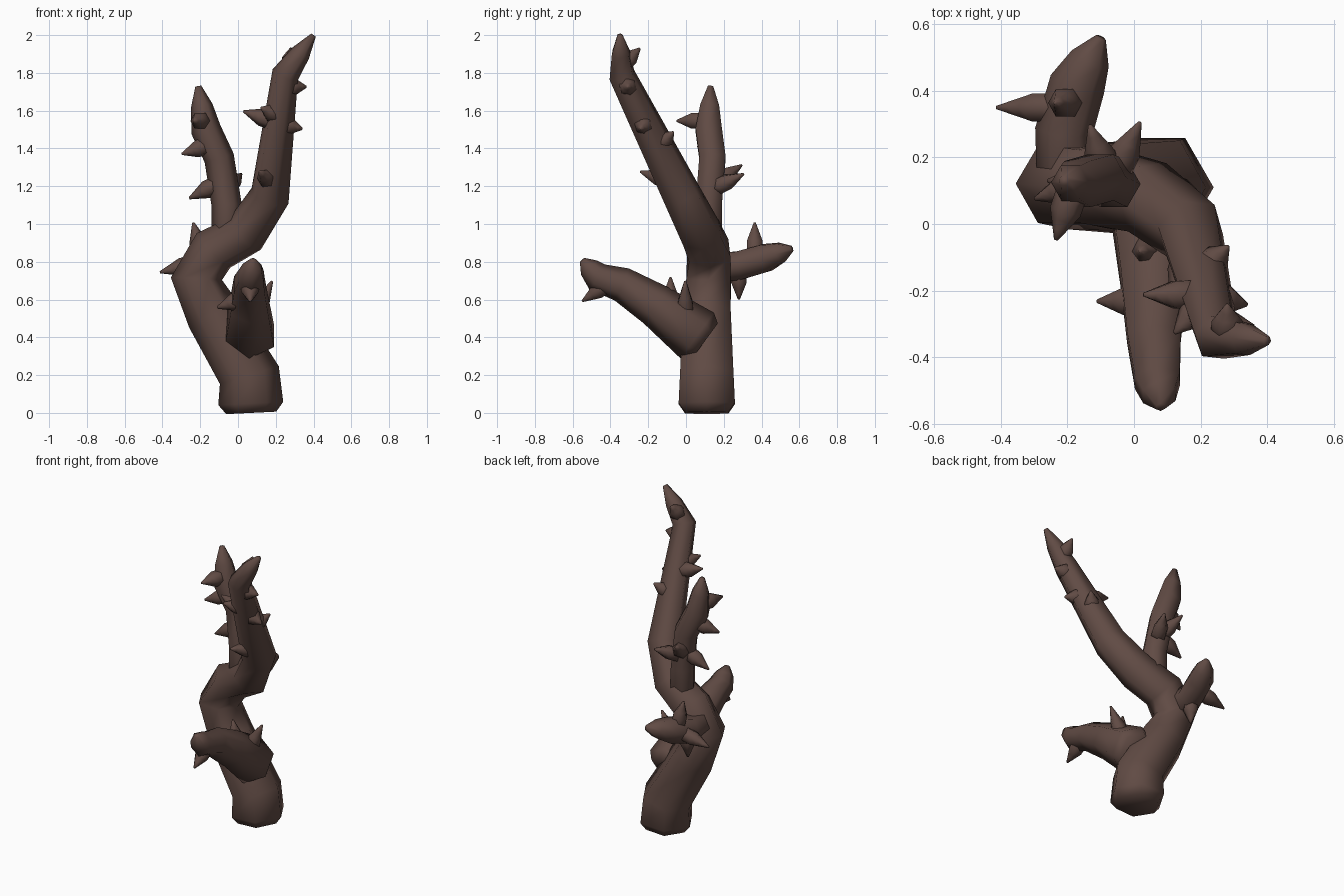
import bpy, bmesh, math
from mathutils import Vector

if "Cube" in bpy.data.objects:
    bpy.data.objects.remove(bpy.data.objects["Cube"])

LEFT, BACK, UP = Vector((1, 0, 0)), Vector((0, 1, 0)), Vector((0, 0, 1))
RIGHT, FRONT, DOWN = -LEFT, -BACK, -UP
SIDES = 6
THORN_RADIUS = 0.048

bark = bpy.data.materials.new("dark brown bark")
bark.use_nodes = True
bark.diffuse_color = (0.118, 0.07, 0.058, 1)
bark.node_tree.nodes["Principled BSDF"].inputs["Base Color"].default_value = bark.diffuse_color


def tube(name, points, radii, roll=0):
    """Smooth six-sided tube swept along the points."""
    bm = bmesh.new()
    rings, side = [], LEFT
    last = len(points) - 1
    for i, (point, radius) in enumerate(zip(points, radii)):
        before = (point - points[max(i - 1, 0)]).normalized()
        after = (points[min(i + 1, last)] - point).normalized()
        along = (before + after).normalized()
        side = side - along * side.dot(along)
        if side.length < 0.1:
            side = along.orthogonal()
        side.normalize()
        across = along.cross(side)
        ring = []
        for k in range(SIDES):
            angle = math.tau * (k + roll) / SIDES
            offset = side * math.cos(angle) + across * math.sin(angle)
            ring.append(bm.verts.new(point + offset * radius))
        rings.append(ring)
    for lower, upper in zip(rings, rings[1:]):
        for k in range(SIDES):
            bm.faces.new((lower[k - 1], lower[k], upper[k], upper[k - 1]))
    bm.faces.new(reversed(rings[0]))
    bm.faces.new(rings[-1])
    for face in bm.faces:
        face.smooth = True
    mesh = bpy.data.meshes.new(name)
    bm.to_mesh(mesh)
    bm.free()
    mesh.materials.append(bark)
    bpy.context.collection.objects.link(bpy.data.objects.new(name, mesh))


def limb(name, path, root_radius, end_radius, roll=0):
    """Limb that thins evenly, with a chamfered root and a blunt tip."""
    path = [Vector(p) for p in path]
    lengths = [(b - a).length for a, b in zip(path, path[1:])]
    body = sum(lengths[:-1])
    radii = [root_radius + (end_radius - root_radius) * sum(lengths[:i]) / body
             for i in range(len(path) - 1)]
    root, tip = path[0], path[-1]
    collar = root + (path[1] - root).normalized() * 0.05
    shoulder = path[-2].lerp(tip, 0.55)
    tube(name,
         [root, collar, *path[1:-1], shoulder, tip],
         [root_radius * 0.77, root_radius, *radii[1:], end_radius * 0.72, end_radius * 0.2],
         roll)
    return path


def thorns(name, path, spots):
    """Blunt thorns set by place along the limb, direction and reach."""
    for number, (place, direction, reach) in enumerate(spots, 1):
        joint = int(place)
        root = path[joint].lerp(path[joint + 1], place - joint)
        stem = direction.normalized() * reach
        steps = [k / 6 for k in range(1, 7)]
        tube(f"{name}_{number}",
             [root + stem * s for s in steps],
             [THORN_RADIUS * min(1, 1.75 * (1 - s) + 0.12) for s in steps])


# Trunk running on into the tall branch
tall = limb("trunk", [(0.07, 0.11, 0), (0.06, 0.11, 0.2), (-0.13, 0.11, 0.52),
                      (-0.22, 0.12, 0.71), (-0.13, 0.12, 0.86), (0.04, 0.08, 0.95),
                      (0.17, -0.02, 1.15), (0.25, -0.34, 1.79), (0.4, -0.35, 2)],
            0.172, 0.073)
thorns("tall_branch_thorn", tall, [
    (7.2, BACK + UP, 0.14),
    (6.9, LEFT, 0.12),
    (6.6, RIGHT * 3 + UP, 0.2),
    (6.6, LEFT * 4 + FRONT + DOWN, 0.13),
    (6.65, FRONT * 2 + RIGHT * 2 + UP, 0.15),
    (6.4, LEFT + BACK + UP, 0.14),
    (6.1, FRONT * 3 + RIGHT + UP, 0.21)])

# Upright branch
upright = limb("upright_branch", [(-0.06, 0.12, 0.9), (-0.06, 0.12, 1.1), (-0.1, 0.14, 1.35),
                                  (-0.17, 0.12, 1.5), (-0.21, 0.13, 1.73)], 0.08, 0.08)
thorns("upright_branch_thorn", upright, [
    (3.2, FRONT * 3 + RIGHT, 0.18),
    (2.5, RIGHT * 3 + FRONT + DOWN, 0.18),
    (1.5, RIGHT * 2 + DOWN, 0.2),
    (1.3, BACK * 2 + LEFT + UP, 0.22),
    (1.4, BACK * 3 + RIGHT + UP * 2, 0.21)])

# Short branch at the back
back = limb("back_branch", [(-0.2, 0.1, 0.76), (-0.21, 0.28, 0.78),
                            (-0.17, 0.42, 0.82), (-0.1, 0.56, 0.87)], 0.09, 0.085)
thorns("back_branch_thorn", back, [
    (1.6, UP * 4 + RIGHT, 0.21),
    (1, DOWN, 0.18),
    (1.5, RIGHT * 4 + DOWN, 0.23)])

# Thick branch at the front
front = limb("front_branch", [(0.06, 0.1, 0.38), (0.06, -0.16, 0.57), (0.06, -0.34, 0.68),
                              (0.07, -0.47, 0.72), (0.08, -0.55, 0.81)], 0.15, 0.078, 0.5)
thorns("front_branch_thorn", front, [
    (1.4, RIGHT * 3 + DOWN, 0.18),
    (2.4, FRONT * 3 + DOWN * 2, 0.19),
    (0.4, UP * 2 + LEFT, 0.27),
    (0.7, UP * 5 + RIGHT, 0.21)])
